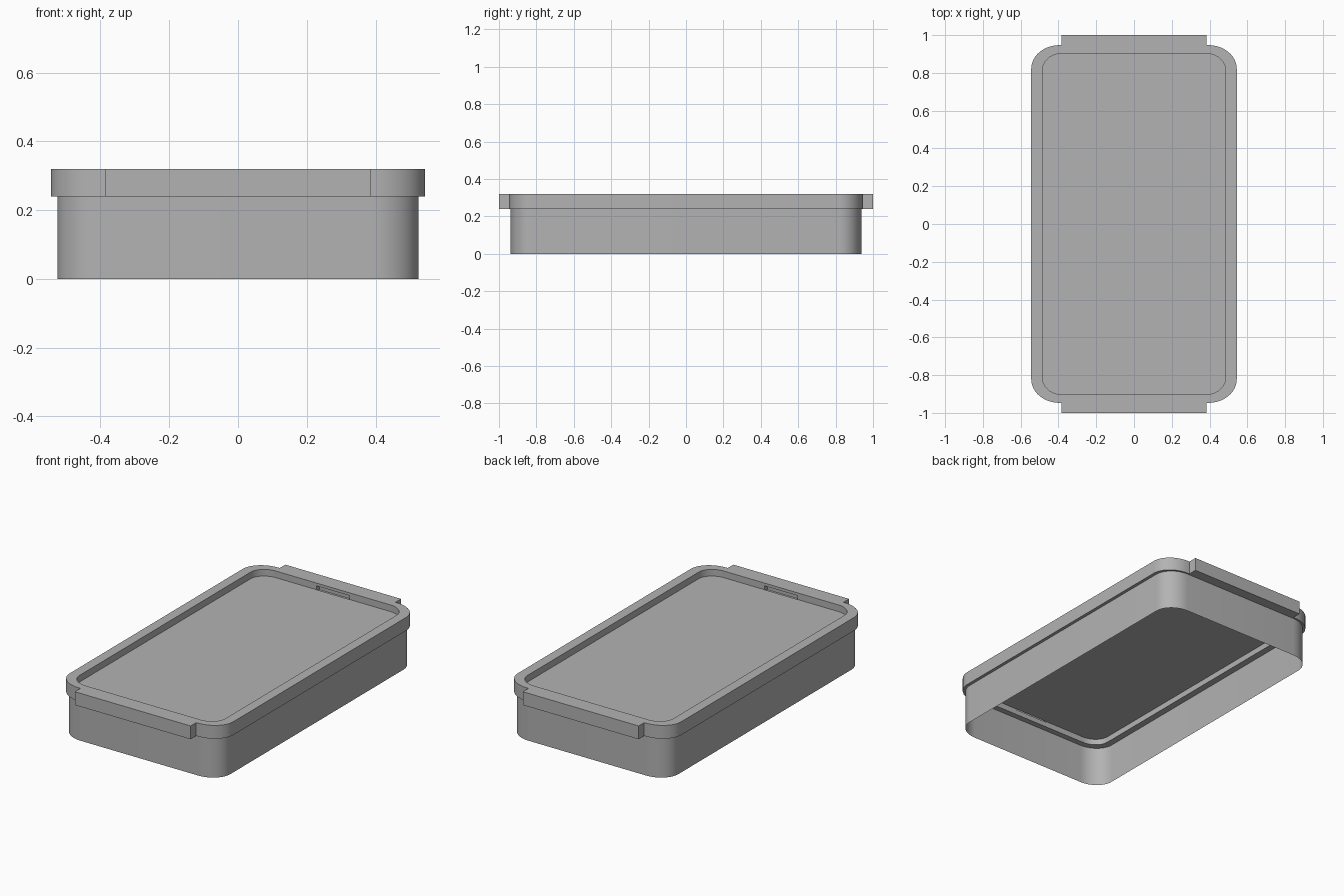
import bpy, bmesh, math

if "Cube" in bpy.data.objects:
    bpy.data.objects.remove(bpy.data.objects["Cube"])


def rounded(hx, hy, rx, ry, seg=12):
    """Outline of a rectangle with elliptical corners, counter-clockwise."""
    pts = []
    for i, (sx, sy) in enumerate([(1, 1), (-1, 1), (-1, -1), (1, -1)]):
        for k in range(seg + 1):
            a = math.pi / 2 * (i + k / seg)
            pts.append((sx * (hx - rx) + rx * math.cos(a), sy * (hy - ry) + ry * math.sin(a)))
    return pts


def make(name, loops, cap_first=False, cap_last=False, closed=False):
    """Bridge a stack of (outline, z) loops into one mesh object."""
    bm = bmesh.new()
    rings = [[bm.verts.new((x, y, z)) for x, y in pts] for pts, z in loops]
    pairs = list(zip(rings, rings[1:])) + ([(rings[-1], rings[0])] if closed else [])
    for a, b in pairs:
        n = len(a)
        for i in range(n):
            j = (i + 1) % n
            bm.faces.new((a[i], a[j], b[j], b[i]))
    if cap_first:
        bm.faces.new(rings[0][::-1])
    if cap_last:
        bm.faces.new(rings[-1])
    me = bpy.data.meshes.new(name)
    bm.to_mesh(me)
    bm.free()
    ob = bpy.data.objects.new(name, me)
    bpy.context.collection.objects.link(ob)
    return ob


def box_loops(x, y0, y1, z0, z1):
    pts = [(-x, y0), (x, y0), (x, y1), (-x, y1)]
    return [(pts, z0), (pts, z1)]


def boolean(ob, other, op):
    mod = ob.modifiers.new(op.lower(), 'BOOLEAN')
    mod.operation, mod.object, mod.solver = op, other, 'EXACT'
    bpy.context.view_layer.objects.active = ob
    bpy.ops.object.modifier_apply(modifier=mod.name)
    bpy.data.objects.remove(other)


Z_RIM, Z_TOP = 0.24, 0.32
outer = rounded(0.544, 0.947, 0.15, 0.125)
inner = rounded(0.485, 0.903, 0.105, 0.09)
wall = rounded(0.525, 0.938, 0.135, 0.115)

# Frame around the top, with a grip tab and a shallow slot at each end
frame = make("top_frame", [(outer, Z_RIM), (outer, Z_TOP), (inner, Z_TOP), (inner, Z_RIM)], closed=True)
for s in (-1, 1):
    y0, y1 = sorted((s * 0.93, s * 1.0))
    boolean(frame, make("end_tab", box_loops(0.385, y0, y1, Z_RIM, Z_TOP), True, True), 'UNION')
    y0, y1 = sorted((s * 0.88, s * 0.93))
    boolean(frame, make("slot_cutter", box_loops(0.11, y0, y1, 0.27, 0.303), True, True), 'DIFFERENCE')

# Thin skirt, open at the bottom
skirt = make("side_skirt", [(wall, 0.0), (wall, Z_RIM)])

# Recessed panel inside the frame
panel = make("top_panel", [(inner, 0.275), (inner, 0.28)], True, True)

# Dark grey finish and smooth corners
grey = bpy.data.materials.new("dark_grey")
grey.diffuse_color = (0.45, 0.45, 0.45, 1)
grey.use_nodes = True
grey.node_tree.nodes["Principled BSDF"].inputs["Base Color"].default_value = grey.diffuse_color
for ob in (frame, skirt, panel):
    ob.data.materials.clear()
    ob.data.materials.append(grey)
    bpy.ops.object.select_all(action='DESELECT')
    ob.select_set(True)
    bpy.context.view_layer.objects.active = ob
    bpy.ops.object.shade_smooth_by_angle(angle=math.radians(30))
